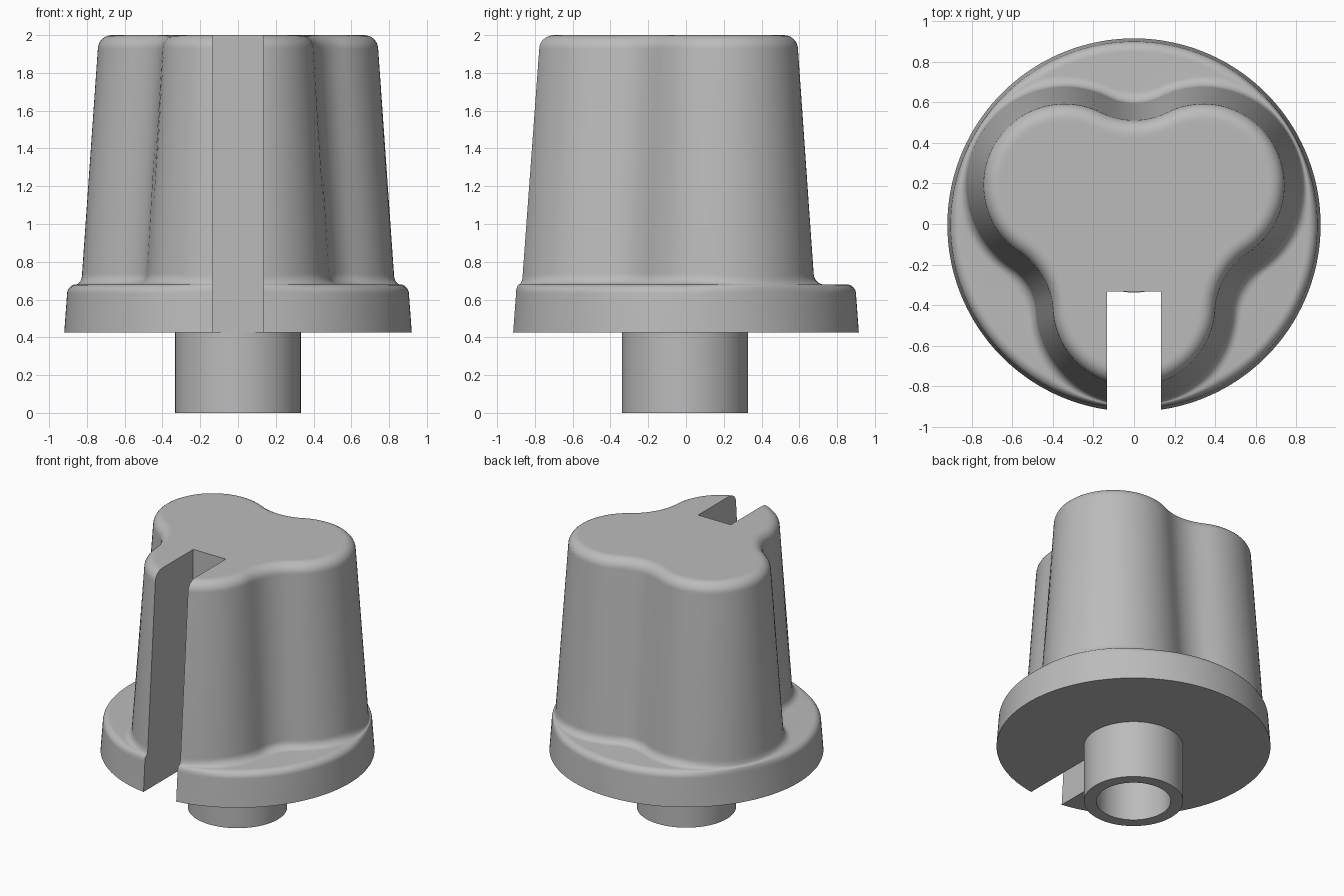
import bpy, bmesh
from math import sin, cos, pi, sqrt, atan2, radians

SEG = 180
LOBE_R, LOBE_D = 0.40, 0.395        # lobe radius and distance from the axis
WAIST_R, WAIST_D = 0.367, 0.884     # hollow radius and distance from the axis
TOP_F, FOOT_F, RIM_F = 0.075, 0.06, 0.05
Z_BASE, Z_FLANGE, Z_TOP = 0.425, 0.68, 2.0
RIM, BASE_R, SHAFT_R, BORE_R = 0.905, 0.92, 0.333, 0.25
AXIS_Y = -0.005

old = bpy.data.objects.get("Cube")
if old:
    bpy.data.objects.remove(old, do_unlink=True)

grey = bpy.data.materials.new("plain grey")
grey.use_nodes = True
colour = (0.5, 0.5, 0.5, 1)
grey.diffuse_color = colour
grey.node_tree.nodes["Principled BSDF"].inputs["Base Color"].default_value = colour


def trefoil(a, off):
    """Radius of the three-lobed outline, grown by off, at angle a."""
    phi = (a + pi / 2) % (2 * pi / 3)
    phi = min(phi, 2 * pi / 3 - phi)
    r, w = LOBE_R + off, WAIST_R - off
    wx, wy = WAIST_D * cos(pi / 3), WAIST_D * sin(pi / 3)
    k = r / (r + w)
    join = atan2(wy * k, LOBE_D + (wx - LOBE_D) * k)
    if phi < join:
        return LOBE_D * cos(phi) + sqrt(r * r - (LOBE_D * sin(phi)) ** 2)
    psi = pi / 3 - phi
    return WAIST_D * cos(psi) - sqrt(max(0, w * w - (WAIST_D * sin(psi)) ** 2))


def draft(z):
    return 0.07 * (1.93 - z)


def column(a):
    """Section of the knob at angle a, from the top down to the bore."""
    z0 = Z_TOP - TOP_F
    inner = draft(z0) - TOP_F
    pts = [(trefoil(a, inner - 0.015), Z_TOP)]
    for i in range(9):
        t = pi / 2 * i / 8
        pts.append((trefoil(a, inner + TOP_F * sin(t)), z0 + TOP_F * cos(t)))
    # tapered wall, then the foot fillet, squeezed where a lobe nears the rim
    z1 = Z_FLANGE + FOOT_F
    wall = trefoil(a, draft(z1))
    squeeze = min(1, (RIM - wall) / (FOOT_F + RIM_F))
    for i in range(9):
        t = pi / 2 * i / 8
        pts.append((wall + squeeze * FOOT_F * (1 - cos(t)), z1 - FOOT_F * sin(t)))
    for i in range(9):
        t = pi / 2 * i / 8
        pts.append((RIM - squeeze * RIM_F * (1 - sin(t)),
                    Z_FLANGE - RIM_F * (1 - cos(t))))
    return pts + [(BASE_R, Z_BASE), (BORE_R, Z_BASE), (BORE_R, 0.9)]


def sweep(name, section, closed):
    """Sweep a section, which may change with the angle, around the axis."""
    bm = bmesh.new()
    cols = []
    for s in range(SEG):
        a = 2 * pi * s / SEG
        cols.append([bm.verts.new((r * cos(a), r * sin(a), z)) for r, z in section(a)])
    n = len(cols[0])
    for s in range(SEG):
        c, d = cols[s], cols[(s + 1) % SEG]
        for i in range(n if closed else n - 1):
            j = (i + 1) % n
            bm.faces.new((c[i], c[j], d[j], d[i]))
    if not closed:
        bm.faces.new([c[0] for c in cols])
        bm.faces.new([c[-1] for c in reversed(cols)])
    bmesh.ops.remove_doubles(bm, verts=bm.verts, dist=1e-5)
    bmesh.ops.recalc_face_normals(bm, faces=bm.faces)
    mesh = bpy.data.meshes.new(name)
    bm.to_mesh(mesh)
    bm.free()
    mesh.materials.append(grey)
    ob = bpy.data.objects.new(name, mesh)
    ob.location.y = AXIS_Y
    bpy.context.collection.objects.link(ob)
    return ob


def activate(ob):
    bpy.ops.object.select_all(action='DESELECT')
    ob.select_set(True)
    bpy.context.view_layer.objects.active = ob


knob = sweep("knob_body", column, False)
shaft = sweep("hollow_shaft", lambda a: [(SHAFT_R, 0), (SHAFT_R, Z_BASE),
                                         (BORE_R, Z_BASE), (BORE_R, 0)], True)

# slot through the front lobe and the flange
bpy.ops.mesh.primitive_cube_add(size=1, location=(0, -0.333 - 0.5, 1.25))
cutter = bpy.context.object
cutter.name = "slot_cutter"
cutter.scale = (0.268, 1, 2)
cutter.hide_render = True
cutter.data.materials.append(grey)
cut = knob.modifiers.new("slot", 'BOOLEAN')
cut.operation = 'DIFFERENCE'
cut.solver = 'EXACT'
cut.object = cutter
activate(knob)
bpy.ops.object.modifier_apply(modifier=cut.name)
bpy.data.objects.remove(cutter, do_unlink=True)

for ob in (knob, shaft):
    activate(ob)
    bpy.ops.object.shade_smooth_by_angle(angle=radians(35))
